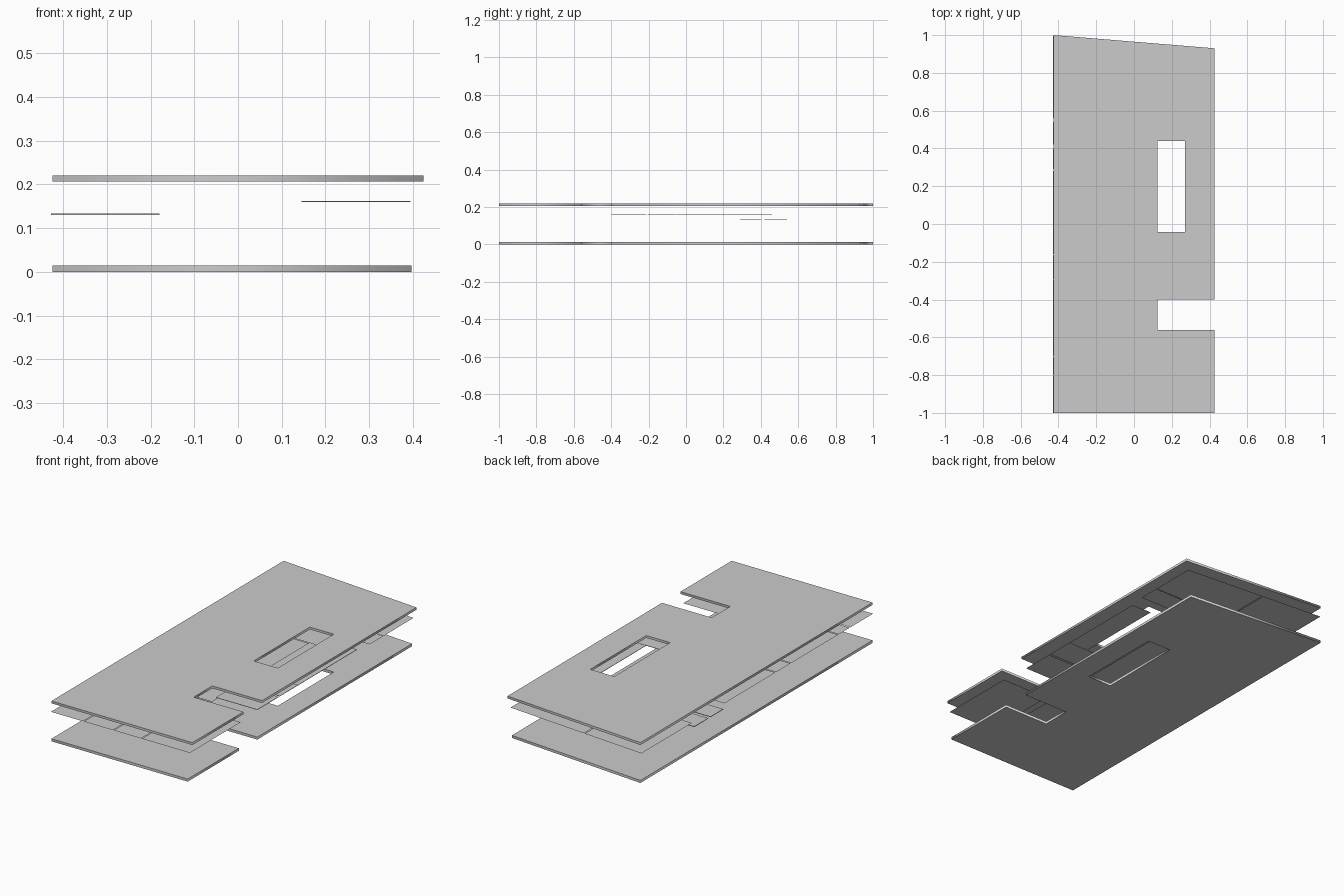
import bpy

if "Cube" in bpy.data.objects:
    bpy.data.objects.remove(bpy.data.objects["Cube"])


def back_y(x):
    """Slanted rear edge of the plan."""
    return 1.0 - 0.082 * (x + 0.425)


def slab(name, right, z0, z1):
    """Solid floor plate with a side notch and a shaft opening."""
    outline = [(-0.425, -1), (right, -1), (right, -0.56), (0.125, -0.56),
               (0.125, -0.40), (right, -0.40), (right, back_y(right)), (-0.425, 1)]
    shaft = [(0.125, -0.043), (0.27, -0.043), (0.27, 0.44), (0.125, 0.44)]
    curve = bpy.data.curves.new(name, 'CURVE')
    curve.dimensions = '2D'
    curve.fill_mode = 'BOTH'
    curve.extrude = (z1 - z0) / 2
    for loop in (outline, shaft):
        sp = curve.splines.new('POLY')
        sp.points.add(len(loop) - 1)
        for p, (x, y) in zip(sp.points, loop):
            p.co = (x, y, 0, 1)
        sp.use_cyclic_u = True
    ob = bpy.data.objects.new(name, curve)
    ob.location.z = (z0 + z1) / 2
    bpy.context.collection.objects.link(ob)
    bpy.ops.object.select_all(action='DESELECT')
    ob.select_set(True)
    bpy.context.view_layer.objects.active = ob
    bpy.ops.object.convert(target='MESH')


def panel(name, x0, x1, y0, y1, z, thick=0):
    """Ceiling sheet facing down, or a thin board; y1=None follows the rear edge."""
    ya, yb = (back_y(x0) - 0.005, back_y(x1) - 0.005) if y1 is None else (y1, y1)
    base = [(x0, y0), (x0, ya), (x1, yb), (x1, y0)]
    verts = [(x, y, z) for x, y in base]
    faces = [(0, 1, 2, 3)]
    if thick:
        verts += [(x, y, z + thick) for x, y in base]
        faces += [(7, 6, 5, 4)]
        faces += [(i, i + 4, (i + 1) % 4 + 4, (i + 1) % 4) for i in range(4)]
    me = bpy.data.meshes.new(name)
    me.from_pydata(verts, [], faces)
    bpy.context.collection.objects.link(bpy.data.objects.new(name, me))


# Floor and roof plates
slab("floor_slab", 0.397, 0.0, 0.014)
slab("roof_slab", 0.425, 0.207, 0.22)

HIGH, LOW = 0.16, 0.13

# Row of front room ceilings
for i, (a, b) in enumerate([(-0.428, -0.235), (-0.23, -0.055), (-0.05, 0.115)]):
    panel(f"front_ceiling_{i}", a, b, -1, -0.805, HIGH)
panel("front_right_ceiling", 0.12, 0.41, -1, -0.562, HIGH)

# Left room ceilings
for i, (a, b) in enumerate([(-0.80, -0.705), (-0.70, -0.295), (-0.29, -0.165), (-0.16, 0.28)]):
    panel(f"left_ceiling_{i}", -0.428, -0.18, a, b, HIGH)

# Rear room ceilings along the slanted edge
panel("rear_left_ceiling", -0.428, -0.065, 0.56, None, HIGH)
panel("rear_right_ceiling", -0.06, 0.41, 0.67, None, HIGH)
panel("rear_side_ceiling", 0.195, 0.41, 0.55, 0.668, HIGH)

# Right side boards around the shaft
panel("right_board_front", 0.145, 0.395, -0.398, -0.215, HIGH, 0.002)
panel("right_board_middle", 0.145, 0.395, -0.205, -0.05, HIGH, 0.002)
panel("right_board_shaft", 0.275, 0.395, -0.048, 0.46, HIGH, 0.002)

# Low corridor ceilings
panel("corridor_ceiling_front", -0.175, 0.12, -0.80, -0.40, LOW)
panel("corridor_ceiling_middle", -0.175, 0.12, -0.395, 0.44, LOW)
panel("corridor_ceiling_rear", -0.06, 0.19, 0.445, 0.66, LOW)

# Low washroom boards on the left
for i, (a, b) in enumerate([(0.29, 0.40), (0.42, 0.54)]):
    panel(f"washroom_board_{i}", -0.428, -0.18, a, b, LOW, 0.003)
